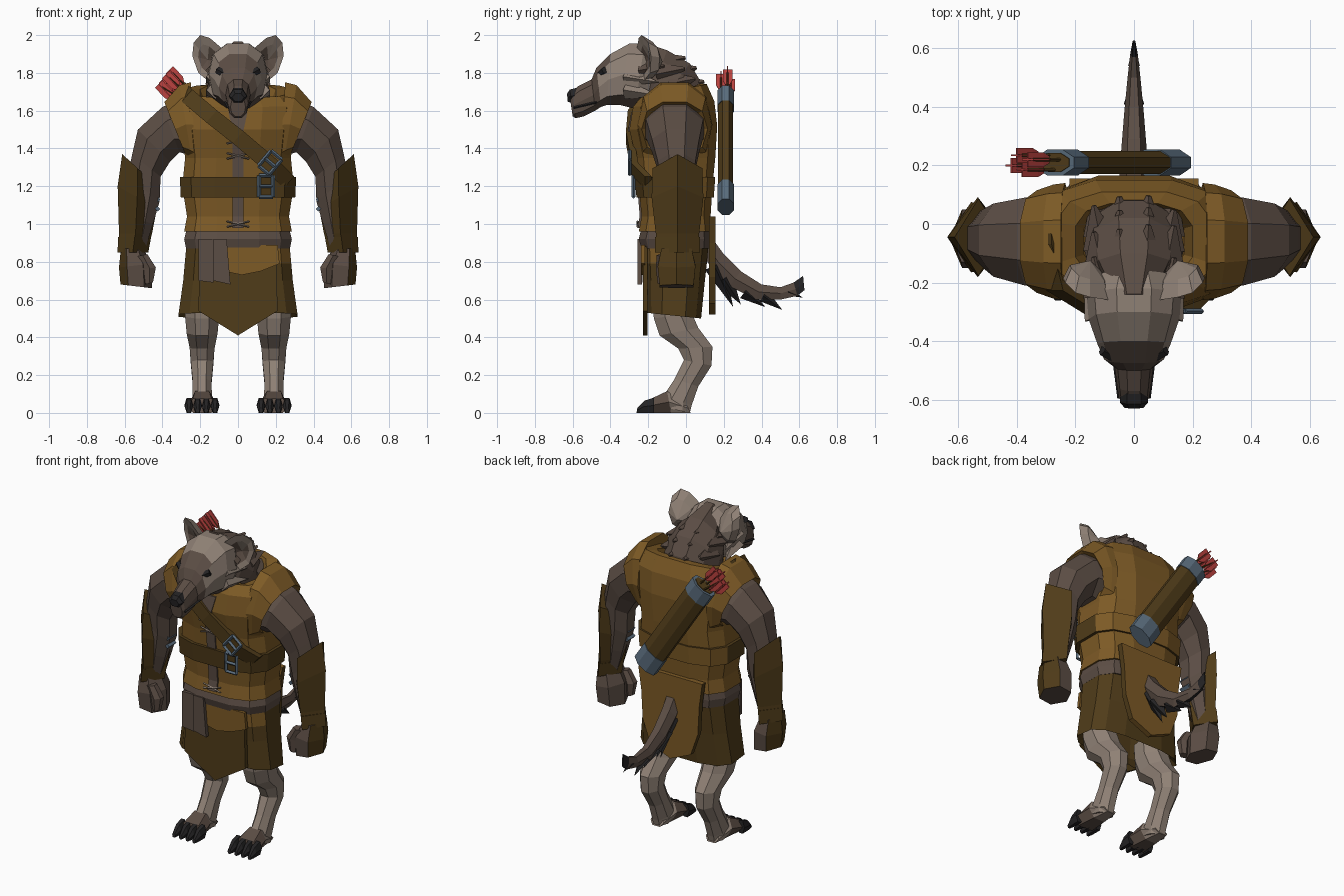
import bpy, bmesh, math, random
from mathutils import Vector, Matrix

if "Cube" in bpy.data.objects:
    bpy.data.objects.remove(bpy.data.objects["Cube"])

random.seed(4)


def colour(name, r, g, b):
    m = bpy.data.materials.new(name)
    m.diffuse_color = (r, g, b, 1)
    m.use_nodes = True
    m.node_tree.nodes["Principled BSDF"].inputs["Base Color"].default_value = m.diffuse_color
    return m


TAN = colour("tan leather", .205, .103, .019)
DARK = colour("dark leather", .080, .045, .010)
BROWN = colour("brown fur", .105, .074, .058)
PALE = colour("pale fur", .275, .218, .178)
BLACK = colour("black claw", .018, .017, .018)
RED = colour("red feather", .50, .055, .050)
STEEL = colour("blue steel", .100, .148, .200)


def finish(name, bm, mats, rule=None, mirror=False):
    """Turn a bmesh into a flat shaded object, colouring faces by a rule."""
    mats = mats if isinstance(mats, list) else [mats]
    bmesh.ops.recalc_face_normals(bm, faces=bm.faces)
    for f in bm.faces:
        if rule:
            f.material_index = rule(f.calc_center_median(), f.normal)
    me = bpy.data.meshes.new(name)
    bm.to_mesh(me)
    bm.free()
    for m in mats:
        me.materials.append(m)
    ob = bpy.data.objects.new(name, me)
    bpy.context.collection.objects.link(ob)
    if mirror:
        ob.modifiers.new("mirror", 'MIRROR').use_mirror_merge = False
    return ob


def loft(name, plane, secs, mats, off=0, n=8, p=1.0, rot=.5, rule=None, mirror=False):
    """Skin rings; each ring spans two contour points in a plane, plus a half width across it."""
    def place(a, b, o):
        return Vector((o, a, b)) if plane == 'yz' else Vector((a, o, b))
    angs = [2 * math.pi * (k + rot) / n for k in range(n)]
    power = lambda t: math.copysign(abs(t) ** p, t) if abs(t) > 1e-6 else 0
    cs, sn = [power(math.cos(a)) for a in angs], [power(math.sin(a)) for a in angs]
    mc, ms = max(map(abs, cs)), max(map(abs, sn))
    bm = bmesh.new()
    rings = []
    for s in secs:
        o = s[5] if len(s) > 5 else off
        a, b = place(s[0], s[1], o), place(s[2], s[3], o)
        mid, v, u = (a + b) / 2, (a - b) / 2, place(0, 0, s[4])
        rings.append([bm.verts.new(mid + v * c / mc + u * t / ms) for c, t in zip(cs, sn)])
    for r, q in zip(rings, rings[1:]):
        for i in range(n):
            j = (i + 1) % n
            bm.faces.new((r[i], r[j], q[j], q[i]))
    bm.faces.new(rings[0])
    bm.faces.new(rings[-1])
    return finish(name, bm, mats, rule, mirror)


def spikes(name, items, mat, n=4, mirror=False):
    """Tapered bars given as (start, end, start radius, end radius)."""
    bm = bmesh.new()
    for a, b, r1, r2 in items:
        a, b = Vector(a), Vector(b)
        d = b - a
        mx = Matrix.Translation((a + b) / 2) @ d.to_track_quat('Z', 'Y').to_matrix().to_4x4()
        bmesh.ops.create_cone(bm, cap_ends=True, segments=n, radius1=r1, radius2=r2,
                              depth=d.length, matrix=mx)
    return finish(name, bm, mat, mirror=mirror)


def plate(name, pts, y, thick, mat, rule=None):
    """Flat panel from an x, z outline."""
    bm = bmesh.new()
    f = bm.faces.new([bm.verts.new((x, y, z)) for x, z in pts])
    new = bmesh.ops.extrude_face_region(bm, geom=[f])['geom']
    bmesh.ops.translate(bm, vec=(0, thick, 0), verts=[v for v in new if isinstance(v, bmesh.types.BMVert)])
    return finish(name, bm, mat, rule)


# Vest with collar opening, shoulder caps and laced placket
loft("vest", 'yz', [(-.25, .96, .14, .96, .285), (-.235, 1.04, .13, 1.04, .27), (-.25, 1.2, .14, 1.2, .295),
                    (-.265, 1.35, .155, 1.35, .28), (-.30, 1.50, .165, 1.52, .30), (-.28, 1.62, .15, 1.65, .32),
                    (-.24, 1.67, .11, 1.74, .27), (-.19, 1.65, .07, 1.74, .20), (-.17, 1.58, .05, 1.66, .17)],
     TAN, n=12, p=.68)
loft("shoulder_cap", 'xz', [(.25, 1.75, .22, 1.3, .20), (.31, 1.735, .24, 1.32, .195), (.39, 1.645, .275, 1.36, .175),
                            (.36, 1.63, .26, 1.38, .15)], TAN, off=-.06, n=10, p=.85, mirror=True)
loft("placket", 'yz', [(-.258, .98, -.2, .98, .03), (-.245, 1.04, -.2, 1.04, .03), (-.258, 1.2, -.2, 1.2, .03),
                       (-.272, 1.35, -.2, 1.35, .03), (-.307, 1.50, -.25, 1.5, .03),
                       (-.29, 1.59, -.25, 1.6, .05)], BROWN, n=4)
spikes("lacing", [((-s * .06, y, z - .015), (s * .06, y, z + .015), .005, .005) for s in (-1, 1)
                  for y, z in ((-.256, 1.0), (-.28, 1.36), (-.297, 1.44))], PALE)

# Belt, shoulder strap and buckles
loft("waist_belt", 'yz', [(-.262, 1.14, .147, 1.14, .303), (-.273, 1.25, .155, 1.25, .308)], [DARK, TAN], n=12, p=.68,
     rule=lambda c, nr: int(nr.y > .5))
strap = [(-.31, 1.72, -.05), (-.27, 1.68, -.21), (-.14, 1.57, -.29), (0, 1.46, -.30), (.2, 1.29, -.27), (.27, 1.22, -.2)]
loft("shoulder_strap", 'xz', [(x + .028, z + .032, x - .028, z - .032, .018, y) for x, z, y in strap], DARK, n=4)


def buckle(name, cx, y, cz, w, h, turn):
    cor = []
    for a, b in ((-w, -h), (w, -h), (w, h), (-w, h), (-w, 0), (w, 0)):
        cor.append((cx + a * math.cos(turn) - b * math.sin(turn), y, cz + a * math.sin(turn) + b * math.cos(turn)))
    spikes(name, [(cor[i], cor[j], .010, .010) for i, j in ((0, 1), (1, 2), (2, 3), (3, 0), (4, 5))], STEEL)


buckle("strap_buckle", .17, -.298, 1.325, .037, .052, -.7)
buckle("belt_buckle", .148, -.278, 1.2, .037, .057, 0)

# Sash, kilt layers and coat tail
loft("sash", 'yz', [(-.235, .87, .13, .87, .275), (-.25, .92, .135, .92, .285), (-.235, .98, .13, .98, .27)],
     BROWN, n=12, p=.7)
loft("kilt", 'yz', [(-.225, .9, .12, .9, .272), (-.22, .79, .11, .79, .282), (-.215, .7, .1, .7, .29),
                    (-.21, .53, .08, .5, .315), (-.18, .56, .05, .54, .28), (-.15, .7, .05, .7, .24)],
     [DARK, TAN], n=12, p=.65, rule=lambda c, nr: int(c.z > .8 and c.x > .1 and c.y < -.1))
plate("kilt_front", [(-.2, .88), (-.21, .54), (0, .41), (.21, .54), (.2, .88)], -.228, .025, DARK)
plate("kilt_overlay", [(-.14, .89), (-.12, .76), (.02, .73), (.12, .75), (.22, .79), (.21, .89)], -.237, .02, TAN)
plate("coat_tail", [(-.22, 1.04), (-.2, .9), (-.19, .72), (-.14, .58), (0, .52), (.14, .58), (.19, .72), (.2, .9),
                    (.22, 1.04)], .122, .033, [TAN, DARK], lambda c, nr: int(abs(nr.x) > .5))
plate("sash_end_long", [(-.13, .92), (-.13, .7), (-.04, .68), (-.06, .92)], -.258, .025, BROWN)
plate("sash_end_short", [(-.21, .92), (-.21, .7), (-.13, .69), (-.12, .92)], -.25, .02, BROWN)

# Arms, diamond bracers and hands
loft("arm", 'xz', [(.3, 1.66, .24, 1.36, .16, -.06), (.40, 1.62, .31, 1.38, .15, -.06), (.53, 1.5, .36, 1.33, .125, -.055),
                   (.56, 1.37, .41, 1.25, .10, -.05), (.585, 1.25, .415, 1.12, .085, -.045),
                   (.59, 1.05, .45, 1.0, .072, -.045), (.59, .87, .49, .87, .06, -.045)], BROWN, mirror=True)
loft("bracer", 'xz', [(.613, 1.37, .45, 1.22, .132), (.637, 1.2, .43, 1.08, .137), (.63, .95, .455, .95, .115),
                      (.634, .86, .48, .86, .113)], DARK, off=-.045, n=4, rot=0, mirror=True)
loft("bracer_cuff", 'xz', [(.634, .93, .46, .93, .118), (.638, .85, .475, .85, .12)], DARK, off=-.045, n=4, rot=0,
     mirror=True)
loft("hand", 'xz', [(.62, .87, .5, .87, .08), (.63, .77, .46, .79, .10), (.622, .68, .455, .66, .09)],
     [BROWN, DARK], off=-.05, n=6, rot=0, mirror=True, rule=lambda c, nr: int(nr.x > .3))
loft("thumb", 'xz', [(.53, .83, .48, .84, .03), (.5, .76, .435, .77, .035), (.49, .68, .45, .69, .025)],
     BROWN, off=-.125, n=6, mirror=True)
spikes("arm_clasp", [((.425, -.09, z), (.425, -.02, z), .014, .014) for z in (1.08, 1.13)], STEEL, mirror=True)

# Bent hind legs, feet and claws
loft("leg", 'yz', [(-.18, .6, .02, .64, .09), (-.17, .5, .03, .53, .09), (-.14, .41, .065, .45, .082),
                   (-.04, .34, .14, .35, .066), (-.01, .28, .135, .25, .06), (-.06, .18, .065, .14, .05),
                   (-.12, .09, .03, .04, .052), (-.12, .03, .02, 0, .05)], PALE, off=.19, mirror=True)
loft("foot", 'yz', [(.025, 0, .0, .05, .045), (-.08, 0, -.1, .115, .065), (-.2, 0, -.185, .075, .085)],
     [PALE, BROWN], off=.19, n=6, p=.8, mirror=True, rule=lambda c, nr: int(c.y < -.1))
for i in range(4):
    loft(f"claw_{i + 1}", 'yz', [(-.17, 0, -.17, .08, .024), (-.23, 0, -.22, .065, .022), (-.262, 0, -.258, .025, .012)],
         BLACK, off=.122 + i * .046, n=6, mirror=True)

# Tail with dark underside tufts
loft("tail", 'yz', [(.12, .95, .1, .82, .052), (.2, .84, .14, .76, .05), (.29, .75, .23, .67, .043),
                    (.4, .68, .37, .6, .033), (.5, .665, .5, .6, .022), (.57, .69, .59, .62, .013),
                    (.62, .725, .627, .65, .005)], [BROWN, BLACK], n=6,
     rule=lambda c, nr: int(c.y > .58 or nr.z < -.5))
spikes("tail_tufts", [((0, a, b), (0, c, d), r, 0) for a, b, c, d, r in
                      ((.15, .78, .25, .56, .055), (.2, .71, .29, .575, .05), (.31, .64, .42, .56, .04),
                       (.41, .62, .51, .545, .035), (.54, .64, .62, .61, .02))], BLACK)

# Neck, shaggy mane and head
loft("neck", 'yz', [(-.25, 1.66, -.24, 1.965, .08), (-.22, 1.6, -.1, 1.92, .15), (-.2, 1.56, .02, 1.85, .17),
                    (-.18, 1.52, .08, 1.75, .165), (-.18, 1.5, .1, 1.62, .16)], BROWN, n=10)
tufts = []
for y, z in ((-.2, 1.90), (-.11, 1.88), (-.04, 1.83), (.01, 1.76)):
    for x in (-.11, -.04, .04, .11):
        dz, k = -abs(x) * .8, random.uniform(.8, 1.1)
        tufts.append(((x, y - .04, z + dz), (x * 1.25, y + .1 * k, z + dz + .03 * k), .065, .008))
spikes("mane", tufts, BROWN)
loft("head", 'yz', [(-.2, 1.62, -.16, 1.92, .13), (-.27, 1.61, -.22, 1.955, .162), (-.35, 1.63, -.3, 1.955, .155),
                    (-.42, 1.63, -.4, 1.9, .125), (-.45, 1.62, -.475, 1.825, .102), (-.48, 1.6, -.5, 1.765, .066),
                    (-.54, 1.57, -.57, 1.73, .058), (-.585, 1.56, -.605, 1.70, .052), (-.60, 1.57, -.615, 1.67, .04)],
     [PALE, BROWN], n=10, p=.85,
     rule=lambda c, nr: int(c.y < -.5 or c.z < 1.69 or (c.y < -.415 and abs(nr.x) < .72)))
loft("nose", 'yz', [(-.57, 1.65, -.575, 1.722, .046), (-.605, 1.64, -.615, 1.712, .048), (-.626, 1.648, -.63, 1.69, .032)],
     BLACK, n=6)
spikes("mouth_line", [((.066, -.47, 1.645), (.05, -.595, 1.615), .007, .007)], BLACK, mirror=True)
spikes("eye", [((.055, -.46, 1.785), (.108, -.43, 1.815), .02, .02)], BLACK, n=5, mirror=True)
spikes("cheek_ruff", [((.12, -.32, z), (.17, -.14, z - .03), .05, 0) for z in (1.71, 1.78)], PALE, mirror=True)

# Cupped ears: rim, brown hollow and rounded back
bm = bmesh.new()
rim = [Vector(v) for v in ((.075, -.24, 1.84), (.085, -.26, 1.93), (.15, -.25, 1.985), (.2, -.235, 2.0),
                           (.235, -.2, 1.96), (.242, -.185, 1.89), (.21, -.19, 1.8), (.15, -.23, 1.75))]


def ear_side(edge, hub, mid_y, shrink):
    h = bm.verts.new(hub)
    ring = [bm.verts.new(Vector(hub).lerp(v, shrink) + Vector((0, mid_y, 0))) for v in rim]
    for i in range(8):
        j = (i + 1) % 8
        bm.faces.new((edge[i], edge[j], ring[j], ring[i]))
        bm.faces.new((ring[i], ring[j], h))


edge = [bm.verts.new(v) for v in rim]
ear_side(edge, (.16, -.19, 1.87), -.005, .62)
ear_side(edge, (.15, -.125, 1.86), .03, .75)
finish("ear", bm, [PALE, BROWN], lambda c, nr: int((c - Vector((.16, -.2, 1.87))).length < .05 and nr.y < 0), True)


# Quiver slung across the back
def along(t, w=.075):
    x, z = .13 - .4 * t, 1.09 + .6 * t
    return (x + w * .83, z + w * .55, x - w * .83, z - w * .55)


loft("quiver", 'xz', [(*along(t), .04) for t in (.02, .98)], DARK, off=.21, n=8)
for label, t0, t1 in (("bottom", 0, .17), ("top", .87, 1)):
    loft(f"quiver_{label}_cap", 'xz', [(*along(t, .078), .044) for t in (t0, t1)], STEEL, off=.21, n=8)
loft("quiver_mouth", 'xz', [(*along(t, .06), .032) for t in (.97, 1.006)], DARK, off=.21, n=8)

# Arrows with crossed feathers
for i, (o, y) in enumerate(((-.035, .2), (-.01, .235), (.015, .185), (.04, .22))):
    x, z = -.355 + o * .75, 1.735 + o
    spikes(f"arrow_shaft_{i + 1}", [((-.25 + o * .6, y, 1.66 + o * .4), (x - .02, y, z + .025), .006, .006)], DARK)
    for kind, hw, hy in (("flat", .028, .003), ("cross", .003, .025)):
        loft(f"feather_{kind}_{i + 1}", 'xz',
             [(x - s * .7 + w * .7, z + s * .75 + w * .7, x - s * .7 - w * .7, z + s * .75 - w * .7, h)
              for s, w, h in ((-.05, hw * .3, hy * .5), (-.02, hw, hy), (.055, hw, hy))], RED, off=y, n=4)
